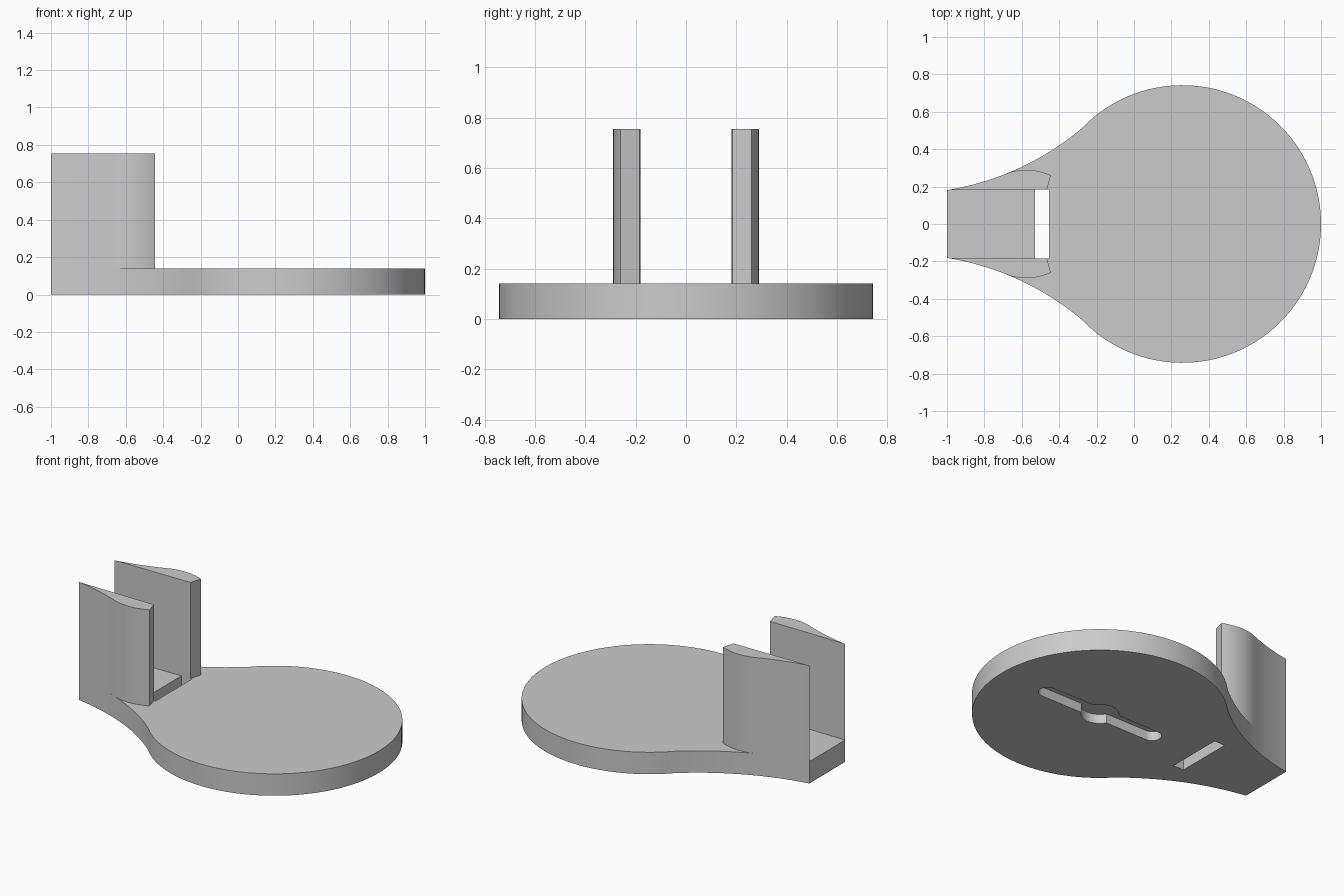
import bpy, bmesh, math
from mathutils import Vector
from mathutils.geometry import interpolate_bezier

if "Cube" in bpy.data.objects:
    bpy.data.objects.remove(bpy.data.objects["Cube"])

THICK, TOP = 0.14, 0.755
DISC_X, DISC_R = 0.258, 0.742      # round part of the plate
NECK_X, NECK_Y, NECK_R = -1.238, 1.652, 1.49   # concave side arc
JOIN_X, INNER_Y = -0.24, 0.185

grey = bpy.data.materials.new("plain_grey")
grey.use_nodes = True
colour = (0.6, 0.6, 0.6, 1)
grey.diffuse_color = colour
grey.node_tree.nodes["Principled BSDF"].inputs["Base Color"].default_value = colour


def extrude(name, outline, z0, z1):
    """Solid from a flat outline between two heights."""
    bm = bmesh.new()
    face = bm.faces.new([bm.verts.new((x, y, z0)) for x, y in outline])
    new = bmesh.ops.extrude_face_region(bm, geom=[face])["geom"]
    bmesh.ops.translate(bm, vec=(0, 0, z1 - z0),
                        verts=[v for v in new if isinstance(v, bmesh.types.BMVert)])
    bmesh.ops.recalc_face_normals(bm, faces=bm.faces)
    mesh = bpy.data.meshes.new(name)
    bm.to_mesh(mesh)
    bm.free()
    mesh.materials.append(grey)
    obj = bpy.data.objects.new(name, mesh)
    bpy.context.collection.objects.link(obj)
    return obj


def activate(obj):
    bpy.ops.object.select_all(action='DESELECT')
    obj.select_set(True)
    bpy.context.view_layer.objects.active = obj


def cut(obj, cutter):
    mod = obj.modifiers.new("cut", 'BOOLEAN')
    mod.operation, mod.solver, mod.object = 'DIFFERENCE', 'EXACT', cutter
    activate(obj)
    bpy.ops.object.modifier_apply(modifier=mod.name)
    bpy.data.objects.remove(cutter)


def smooth(obj):
    activate(obj)
    bpy.ops.object.shade_smooth_by_angle(angle=math.radians(30))


def arc(cx, cy, r, a0, a1, n):
    return [(cx + r * math.cos(a0 + (a1 - a0) * i / n),
             cy + r * math.sin(a0 + (a1 - a0) * i / n)) for i in range(n + 1)]


def neck(x0, x1, n):
    xs = [x0 + (x1 - x0) * i / n for i in range(n + 1)]
    return [(x, NECK_Y - math.sqrt(NECK_R ** 2 - (x - NECK_X) ** 2)) for x in xs]


# Base plate: flared neck running into a disc
join = math.acos((JOIN_X - DISC_X) / DISC_R)
upper = neck(-1, JOIN_X, 20)[:-1] + arc(DISC_X, 0, DISC_R, join, 0, 48)
lower = [(x, -y) for x, y in reversed(upper[:-1])]
plate = extrude("base_plate", upper + lower, 0, THICK)

# Through slot between the posts
slot = [(-0.53, -INNER_Y), (-0.455, -INNER_Y), (-0.455, INNER_Y), (-0.53, INNER_Y)]
cut(plate, extrude("slot_cutter", slot, -0.1, 0.3))

# Hanging recess underneath: long rounded groove with a round middle
half_w, hub_r, reach = 0.055, 0.11, 0.395
a = math.asin(half_w / hub_r)
half = (arc(0, 0, hub_r, -math.pi + a, -a, 12)
        + arc(reach, 0, half_w, -math.pi / 2, math.pi / 2, 12))
recess = half + [(-x, -y) for x, y in half]
recess = [(x + DISC_X, y) for x, y in recess]
cut(plate, extrude("recess_cutter", recess, -0.1, 0.06))
smooth(plate)

# Pair of upright posts, outer side flush with the neck then curling inward
side = neck(-1, -0.68, 10)
start = Vector(side[-1])
curl = interpolate_bezier(start, start + Vector((0.07, 0.028)),
                          Vector((-0.52, 0.295)), Vector((-0.445, 0.26)), 16)
profile = side + [(p.x, p.y) for p in curl[1:]] + [(-0.465, INNER_Y)]
for name, s in (("left_side_post", -1), ("right_side_post", 1)):
    # the first neck point already lies on the inner face
    post = extrude(name, [(x, s * y) for x, y in profile], THICK, TOP)
    smooth(post)
